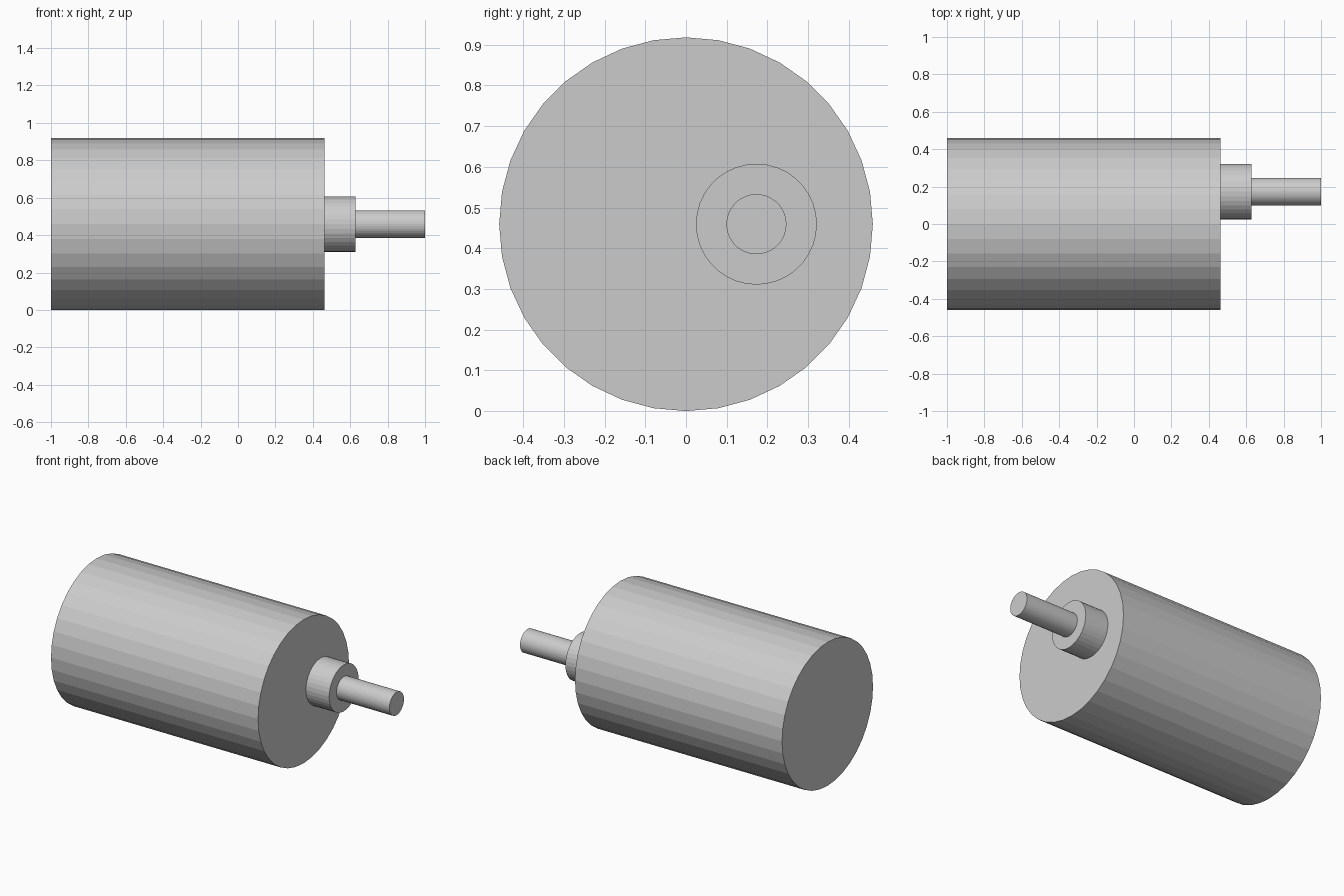
import bpy
from math import pi

if "Cube" in bpy.data.objects:
    bpy.data.objects.remove(bpy.data.objects["Cube"])

SIDES = 36
AXIS_Z = 0.459


def rod(name, x0, x1, radius, y):
    """Flat-shaded cylinder lying along x."""
    bpy.ops.mesh.primitive_cylinder_add(
        vertices=SIDES, radius=radius, depth=x1 - x0,
        location=((x0 + x1) / 2, y, AXIS_Z), rotation=(0, pi / 2, 0))
    obj = bpy.context.object
    obj.name = obj.data.name = name
    bpy.ops.object.transform_apply(location=False, rotation=True, scale=True)
    return obj


# Motor can
rod("motor_body", -1.0, 0.463, 0.459, 0.0)

# Off-centre boss and output shaft
rod("shaft_boss", 0.463, 0.627, 0.1485, 0.173)
rod("output_shaft", 0.627, 1.0, 0.0738, 0.173)
